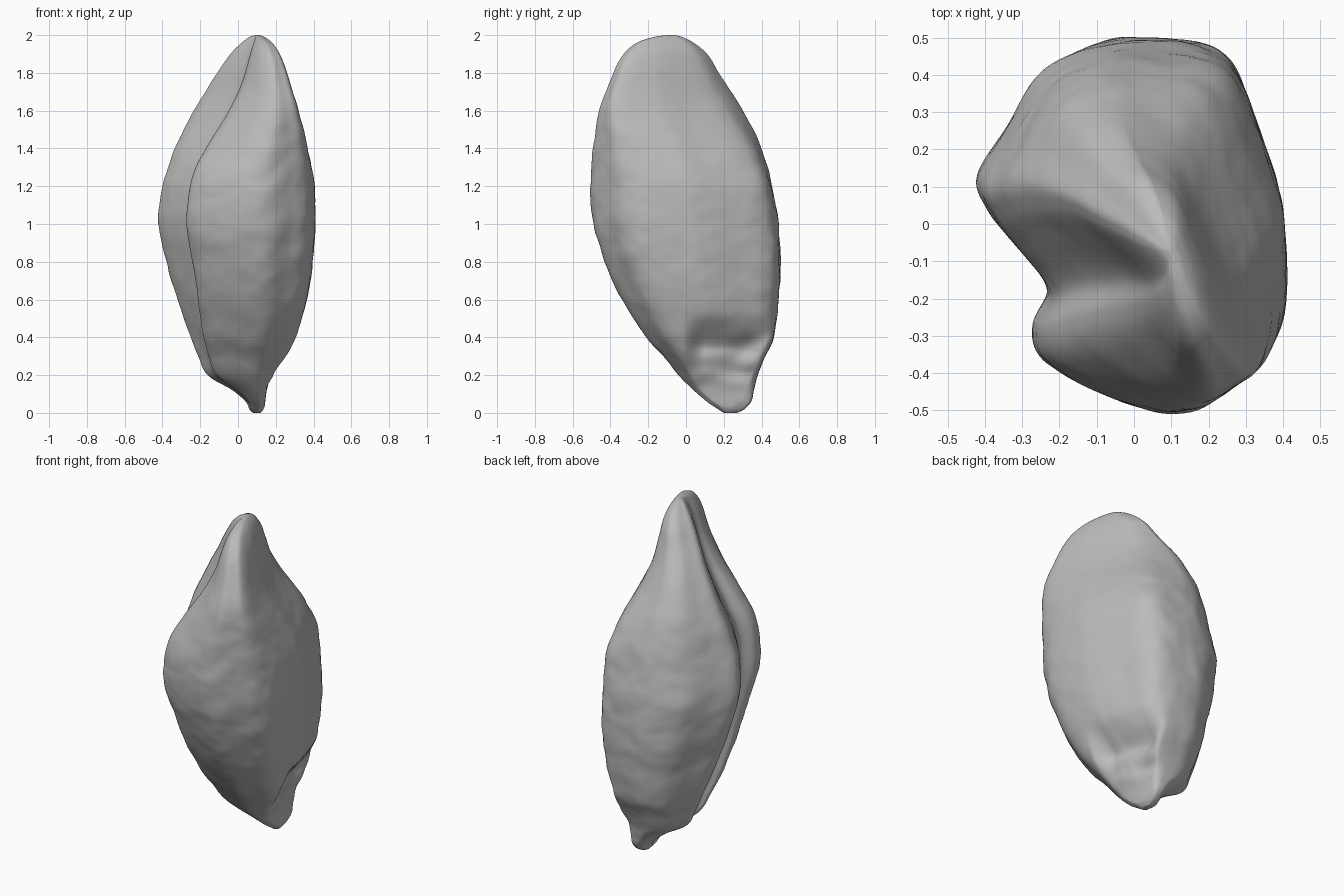
import bpy
import bmesh
import math
from mathutils import Vector, noise

cube = bpy.data.objects.get("Cube")
if cube:
    bpy.data.objects.remove(cube, do_unlink=True)

# Widest cross-section, counter-clockwise, with the crease on the front left
OUTLINE = [(.41, 0), (.39, .1), (.34, .25), (.28, .4), (.2, .47), (.05, .49),
           (-.1, .48), (-.25, .4), (-.35, .25), (-.42, .13), (-.39, .04),
           (-.32, -.05), (-.235, -.17), (-.27, -.27), (-.25, -.35),
           (-.15, -.42), (0, -.48), (.15, -.49), (.28, -.41), (.37, -.33),
           (.41, -.2)]

# Height, then least and greatest x, then least and greatest y
STATIONS = [(0, .08, .12, .2, .27), (.02, .06, .135, .17, .31),
            (.06, .04, .15, .11, .345), (.12, -.03, .17, .04, .36),
            (.2, -.16, .21, -.04, .38), (.3, -.21, .27, -.12, .42),
            (.4, -.25, .31, -.21, .465), (.6, -.32, .365, -.34, .49),
            (.8, -.38, .395, -.43, .5), (1, -.42, .41, -.49, .49),
            (1.2, -.4, .405, -.505, .455), (1.4, -.335, .37, -.49, .4),
            (1.6, -.235, .32, -.46, .3), (1.8, -.11, .26, -.385, .175),
            (1.9, -.04, .22, -.33, .11), (1.96, .02, .18, -.26, .04),
            (1.99, .06, .14, -.17, -.02), (2, .09, .11, -.1, -.06)]
RING_STEPS = 8
HEIGHT_STEPS = 8


def spline(points, steps, closed):
    """Smooth curve through points of any dimension."""
    count = len(points)
    pick = (lambda i: Vector(points[i % count])) if closed else \
        (lambda i: Vector(points[max(0, min(count - 1, i))]))
    result = []
    for i in range(count if closed else count - 1):
        a, b, c, d = (pick(i + k) for k in (-1, 0, 1, 2))
        for s in range(steps):
            t = s / steps
            result.append(b + (c - a) * (t / 2)
                          + (a * 2 - b * 5 + c * 4 - d) * (t * t / 2)
                          + (b * 3 - a - c * 3 + d) * (t ** 3 / 2))
    if not closed:
        result.append(pick(count - 1))
    return result


def ease(low, high, value):
    t = max(0, min(1, (value - low) / (high - low)))
    return t * t * (3 - 2 * t)


def fit(values, low, high):
    """Rescale a list of coordinates to span low to high."""
    least, most = min(values), max(values)
    return [low + (v - least) * (high - low) / (most - least) for v in values]


def layer_points(ring, station):
    """Cross-section of the husk at one height."""
    z, left, right, front, back = station
    # The section leans into a blunt diagonal ridge towards the tip
    taper = ease(1.15, 1.75, z)
    skew = .24 * taper
    narrow = -.5 * ease(1.25, 1.85, z) + .2 * ease(.8, .3, z)
    us, vs = [], []
    for u, v in ring:
        if u < 0:
            u *= 1 + narrow * ease(.05, -.35, v)
        # Soften the back left corner near the tip
        corner = .2 * taper * max(0, v - u - 1)
        us.append(u - skew * (u + v) + corner)
        vs.append(v - skew * (u + v) - corner)
    cx, cy = (left + right) / 2, (front + back) / 2
    points = []
    for x, y in zip(fit(us, left, right), fit(vs, front, back)):
        # The stalk scar is pressed in at the lower back
        press = ease(.53, .33, z) * ease(-.02, .1, y) * ease(.1, .16, x)
        spot = Vector((x * 6, y * 6, z * 9))
        if x > .14:
            x += (.14 - x) * .6 * press
        x += .035 * press * ease(.1, .25, z) * noise.noise(spot)
        # Fine wrinkles across the husk
        swell = 1 + .014 * noise.noise(spot) + .008 * noise.noise(spot * 2.3)
        points.append((cx + (x - cx) * swell, cy + (y - cy) * swell, z))
    return points


# Seed husk lofted from the outline
ring = [(p.x / .415, p.y / .49) for p in spline(OUTLINE, RING_STEPS, True)]
bm = bmesh.new()
layers = [[bm.verts.new(p) for p in layer_points(ring, s)]
          for s in spline(STATIONS, HEIGHT_STEPS, False)]
size = len(ring)
for low, high in zip(layers, layers[1:]):
    for i in range(size):
        j = (i + 1) % size
        bm.faces.new((low[i], low[j], high[j], high[i]))
bm.faces.new(layers[0][::-1])
bm.faces.new(layers[-1])
bmesh.ops.recalc_face_normals(bm, faces=bm.faces)

mesh = bpy.data.meshes.new("seed_husk")
bm.to_mesh(mesh)
bm.free()
husk = bpy.data.objects.new("seed_husk", mesh)
bpy.context.collection.objects.link(husk)

# Plain grey husk colour
grey = bpy.data.materials.new("husk grey")
grey.use_nodes = True
grey.diffuse_color = (.5, .5, .5, 1)
grey.node_tree.nodes["Principled BSDF"].inputs["Base Color"].default_value = (.5, .5, .5, 1)
mesh.materials.append(grey)

bpy.context.view_layer.objects.active = husk
husk.select_set(True)
bpy.ops.object.shade_smooth_by_angle(angle=math.radians(50))
